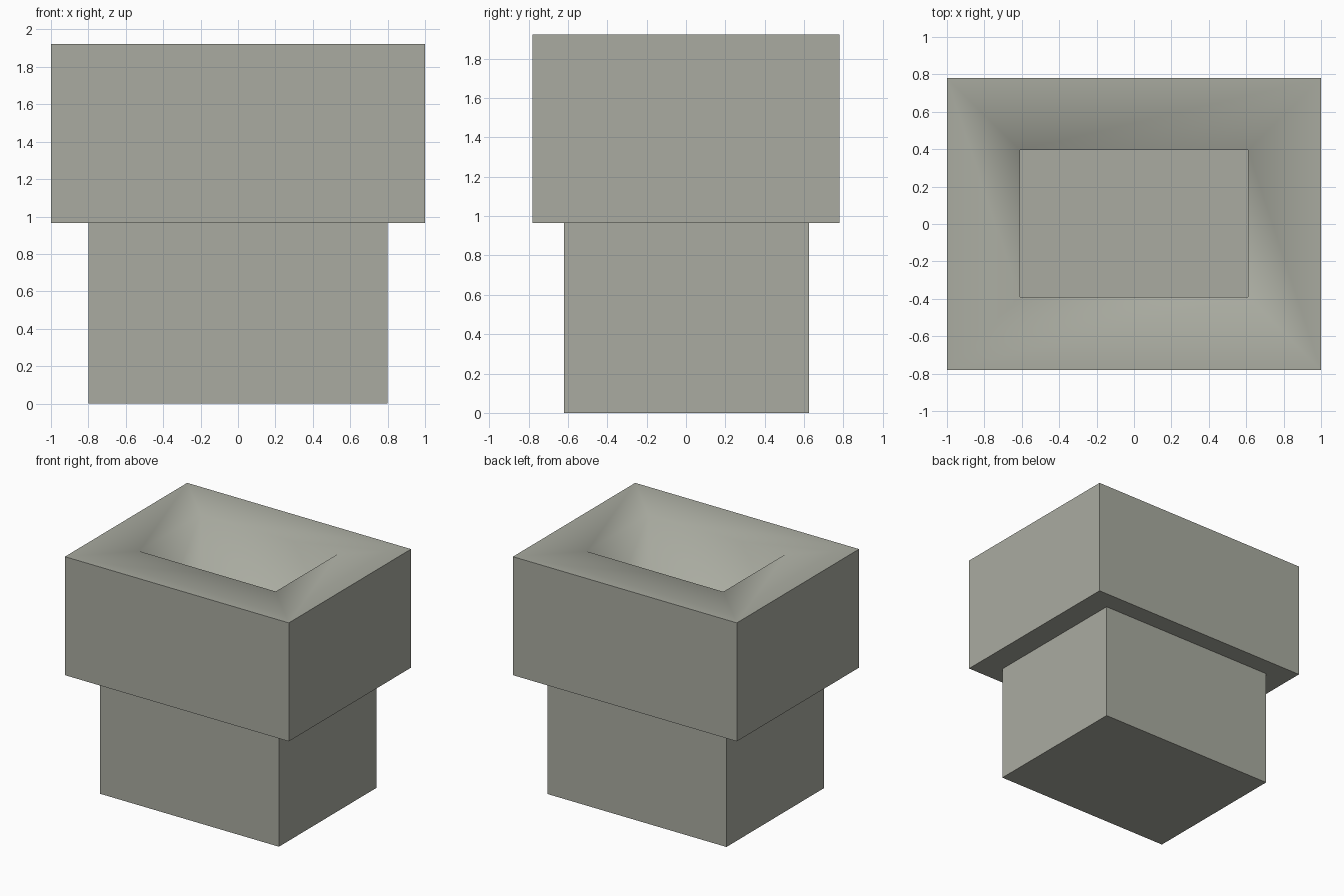
import bpy, bmesh

if "Cube" in bpy.data.objects:
    bpy.data.objects.remove(bpy.data.objects["Cube"])

stone = bpy.data.materials.new("grey_green_stone")
stone.diffuse_color = (0.40, 0.41, 0.355, 1.0)
stone.use_nodes = True
stone.node_tree.nodes["Principled BSDF"].inputs["Base Color"].default_value = stone.diffuse_color


def make_object(name, bm):
    bmesh.ops.recalc_face_normals(bm, faces=bm.faces)
    mesh = bpy.data.meshes.new(name)
    bm.to_mesh(mesh)
    bm.free()
    mesh.materials.append(stone)
    obj = bpy.data.objects.new(name, mesh)
    bpy.context.collection.objects.link(obj)
    return obj


def ring(bm, x, y0, y1, z):
    """Rectangle of four vertices at height z."""
    return [bm.verts.new(p) for p in
            ((-x, y0, z), (x, y0, z), (x, y1, z), (-x, y1, z))]


def bridge(bm, a, b):
    return [bm.faces.new((a[i], a[(i + 1) % 4], b[(i + 1) % 4], b[i]))
            for i in range(4)]


# Lower plinth: plain box
bm = bmesh.new()
low = ring(bm, 0.80, -0.62, 0.626, 0.0)
top = ring(bm, 0.80, -0.62, 0.626, 0.967)
bm.faces.new(low)
bm.faces.new(top)
bridge(bm, low, top)
make_object("plinth", bm)

# Upper basin: box with a deep rectangular well, softly shaded rim and well
bm = bmesh.new()
bottom = ring(bm, 1.0, -0.78, 0.78, 0.965)
outer = ring(bm, 1.0, -0.78, 0.78, 1.922)
lip = ring(bm, 0.61, -0.39, 0.395, 1.922)
floor = ring(bm, 0.61, -0.39, 0.395, 0.966)
bm.faces.new(bottom)
bridge(bm, bottom, outer)
soft = bridge(bm, outer, lip) + bridge(bm, lip, floor) + [bm.faces.new(floor)]
for f in soft:
    f.smooth = True
# Outer box edges stay sharp, the lip and well edges are smooth
hard = set(bottom) | set(outer)
for e in bm.edges:
    if e.verts[0] in hard and e.verts[1] in hard:
        e.smooth = False
make_object("basin", bm)
